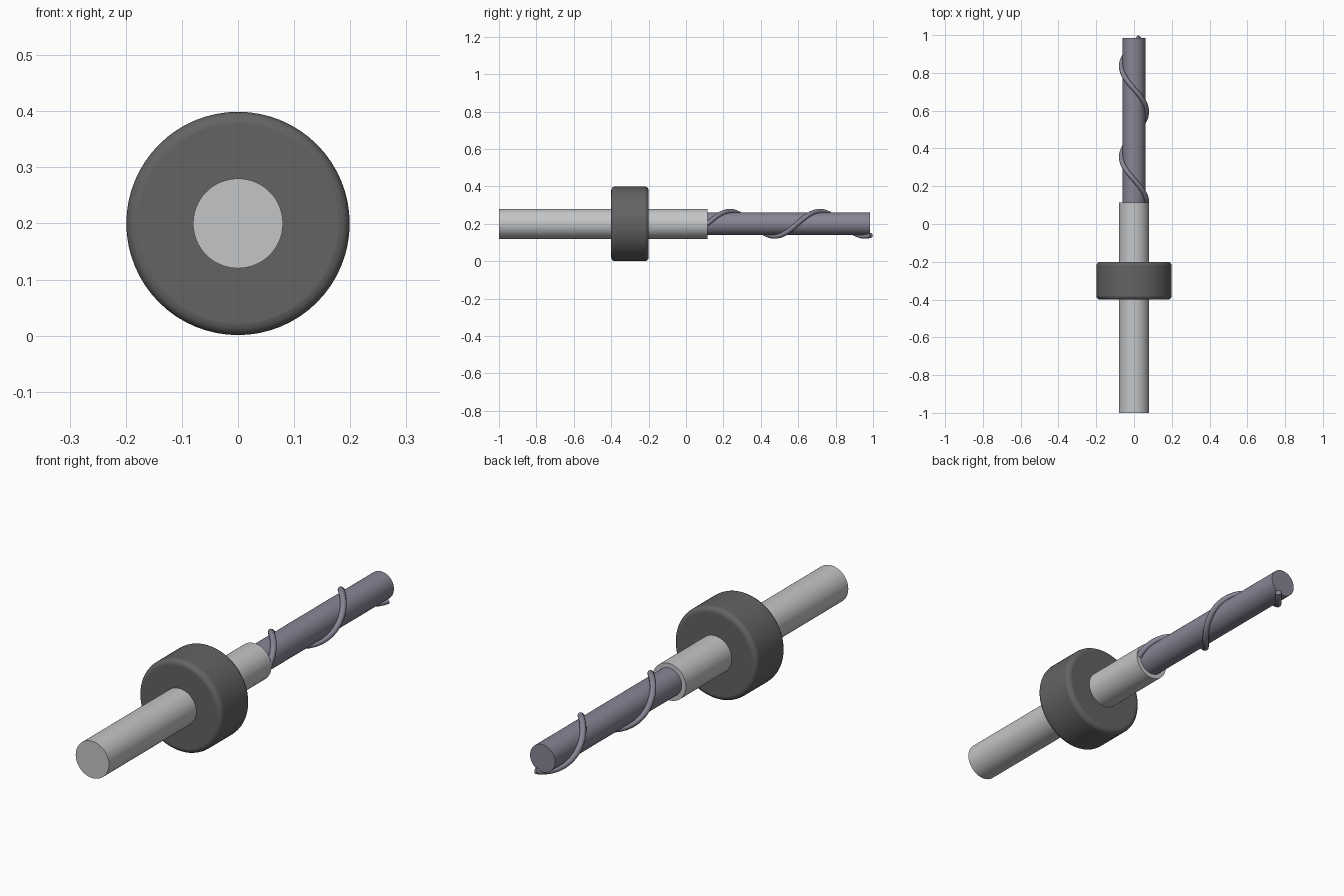
import bpy, math
from mathutils import Vector

if "Cube" in bpy.data.objects:
    bpy.data.objects.remove(bpy.data.objects["Cube"], do_unlink=True)

AXIS_Z = 0.2


def material(name, rgb):
    m = bpy.data.materials.new(name)
    m.use_nodes = True
    m.diffuse_color = (*rgb, 1)
    m.node_tree.nodes["Principled BSDF"].inputs["Base Color"].default_value = (*rgb, 1)
    return m


steel = material("light steel", (0.55, 0.56, 0.57))
rubber = material("dark grey", (0.125, 0.125, 0.13))
violet = material("violet grey steel", (0.25, 0.23, 0.30))


def rod(name, radius, y0, y1, mat, bevel=0):
    """Cylinder lying along y, with optional rounded rims."""
    bpy.ops.mesh.primitive_cylinder_add(
        vertices=64, radius=radius, depth=y1 - y0,
        location=(0, (y0 + y1) / 2, AXIS_Z), rotation=(math.pi / 2, 0, 0))
    ob = bpy.context.object
    ob.name = name
    ob.data.materials.append(mat)
    if bevel:
        mod = ob.modifiers.new("rounded rims", "BEVEL")
        mod.width = bevel
        mod.segments = 4
        mod.limit_method = "ANGLE"
    bpy.ops.object.shade_smooth_by_angle(angle=math.radians(40))
    return ob


# Shank, stop collar and cutting rod share one axis
rod("shank", 0.08, -1.0, 0.115, steel)
rod("stop_collar", 0.199, -0.4, -0.2, rubber, bevel=0.02)
rod("cutting_rod", 0.06, 0.1, 0.985, violet)

# Spiral ridge wound around the cutting rod
START, END, PITCH, COIL, STEPS = 0.115, 0.99, 0.48, 0.067, 120
curve = bpy.data.curves.new("spiral_ridge", "CURVE")
curve.dimensions = "3D"
curve.bevel_depth = 0.013
curve.bevel_resolution = 3
curve.use_fill_caps = True
spline = curve.splines.new("POLY")
spline.points.add(STEPS)
for i, p in enumerate(spline.points):
    y = START + (END - START) * i / STEPS
    a = math.tau * (y - START) / PITCH
    p.co = (COIL * math.cos(a), y, AXIS_Z + COIL * math.sin(a), 1)
spiral = bpy.data.objects.new("spiral_ridge", curve)
bpy.context.collection.objects.link(spiral)
curve.materials.append(violet)

# Turn the spiral into a mesh with crisp end caps
bpy.ops.object.select_all(action="DESELECT")
spiral.select_set(True)
bpy.context.view_layer.objects.active = spiral
bpy.ops.object.convert(target="MESH")
bpy.ops.object.shade_smooth_by_angle(angle=math.radians(50))
